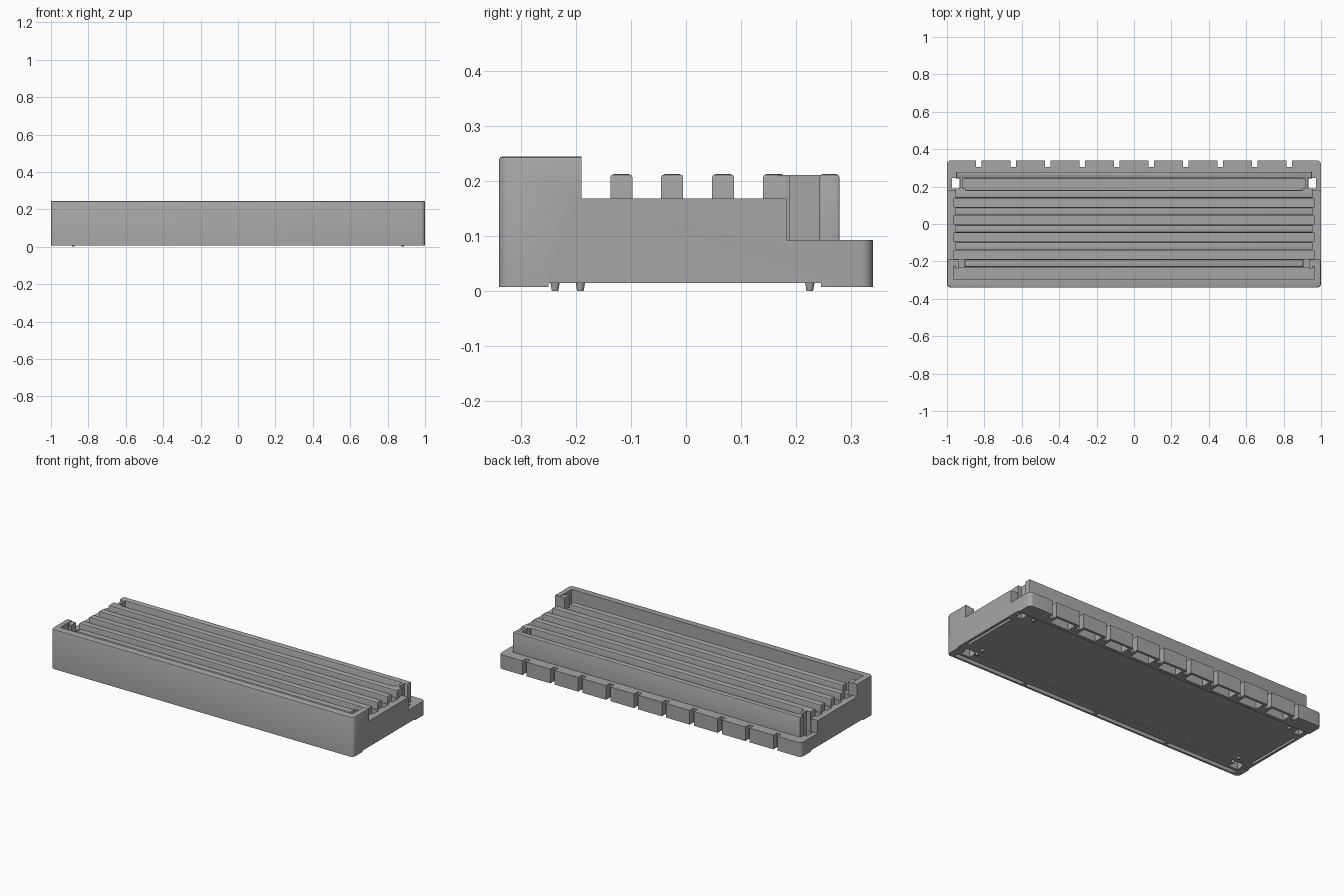
import bpy, bmesh

cube = bpy.data.objects.get("Cube")
if cube:
    bpy.data.objects.remove(cube, do_unlink=True)

grey = bpy.data.materials.new("mid_grey")
grey.use_nodes = True
COLOUR = (0.38, 0.38, 0.38, 1)
grey.diffuse_color = COLOUR
grey.node_tree.nodes["Principled BSDF"].inputs["Base Color"].default_value = COLOUR


def box(name, x, y, z, corner=0.0, top=0.0):
    """Box from ranges, with optional rounded upright corners and top rim."""
    bm = bmesh.new()
    bmesh.ops.create_cube(bm, size=1)
    for v in bm.verts:
        v.co = [r[0] if c < 0 else r[1] for c, r in zip(v.co, (x, y, z))]
    if corner:
        upright = [e for e in bm.edges
                   if abs(e.verts[0].co.z - e.verts[1].co.z) > 1e-5]
        bmesh.ops.bevel(bm, geom=upright, offset=corner, segments=4,
                        affect='EDGES', profile=0.5)
    if top:
        rim = [e for e in bm.edges if all(v.co.z > z[1] - 1e-5 for v in e.verts)]
        bmesh.ops.bevel(bm, geom=rim, offset=top, segments=2,
                        affect='EDGES', profile=0.5)
    bmesh.ops.recalc_face_normals(bm, faces=bm.faces)
    mesh = bpy.data.meshes.new(name)
    bm.to_mesh(mesh)
    bm.free()
    mesh.materials.append(grey)
    obj = bpy.data.objects.new(name, mesh)
    bpy.context.collection.objects.link(obj)
    return obj


def cut(x, y, z, corner=0.0):
    """Subtract a box from the body."""
    cutter = box("cutter", x, y, z, corner)
    cutter.hide_render = True
    mod = body.modifiers.new("cut", 'BOOLEAN')
    mod.operation = 'DIFFERENCE'
    mod.solver = 'EXACT'
    mod.object = cutter
    bpy.context.view_layer.objects.active = body
    bpy.ops.object.modifier_apply(modifier=mod.name)
    bpy.data.objects.remove(cutter, do_unlink=True)


def mirrored(x, side):
    return tuple(sorted((x[0] * side, x[1] * side)))


# Stepped outer body
body = box("body", (-1, 1), (-0.34, 0.34), (0.007, 0.244), 0.022, 0.006)
cut((-2, 2), (-0.19, 1), (0.168, 1))
cut((-2, 2), (0.183, 1), (0.092, 1))

# Channel cavity between the walls, open to the top
FLOOR = 0.09
cut((-0.966, 0.966), (-0.298, 0.15), (FLOOR, 1))

# Shallow relief under the body
cut((-2, 2), (-0.25, 0.245), (-1, 0.014))

# Slots along the back ledge and hollow blocks between them
slots = [(i - 4.5) * 0.1845 for i in range(10)]
for x in slots:
    cut((x - 0.014, x + 0.014), (0.305, 1), (-1, 1))
for a, b in zip(slots, slots[1:]):
    cut((a + 0.03, b - 0.03), (0.265, 0.325), (-1, 0.075))

# Long pockets under the front edge
for i in range(4):
    x = -0.96 + i * 0.485
    cut((x, x + 0.465), (-0.328, -0.302), (-1, 0.05))

# Side pockets, corner pockets and through holes
for s in (-1, 1):
    cut(mirrored((0.97, 0.985), s), (-0.2, 0.15), (-1, 0.04))
    cut(mirrored((0.89, 0.95), s), (-0.285, -0.235), (-1, 0.06))
    cut(mirrored((0.932, 0.972), s), (0.19, 0.245), (-1, 1))

# Evenly spaced rails, each with a wider foot
PITCH = 0.0925
for i in range(5):
    y = -0.21 + i * PITCH
    half = 0.905 if i == 0 else 0.955
    box("rail_foot", (-0.968, 0.968), (y - 0.023, y + 0.023),
        (FLOOR - 0.005, 0.1675))
    box("rail", (-half, half), (y - 0.02, y + 0.02), (0.16, 0.212), 0, 0.006)

# Back wall and the webs tying it to the last rail
box("back_wall", (-0.952, 0.952), (0.243, 0.279), (0.085, 0.212), 0.004, 0.006)
for s in (-1, 1):
    box("end_web", mirrored((0.915, 0.931), s), (0.17, 0.25), (0.085, 0.211))
    box("back_arm", mirrored((0.90, 0.955), s), (0.165, 0.189), (0.085, 0.2105))
    # Inward hook closing each end of the front wall
    box("front_hook", mirrored((0.938, 0.98), s), (-0.225, -0.19),
        (FLOOR - 0.005, 0.24), 0.004)
    box("hook_lip", mirrored((0.938, 0.955), s), (-0.238, -0.2),
        (FLOOR - 0.005, 0.24))

# Small tapered locating pegs underneath
for s in (-1, 1):
    for y in (-0.238, -0.192, 0.225):
        bpy.ops.mesh.primitive_cone_add(vertices=16, radius1=0.006, radius2=0.009,
                                        depth=0.018, location=(0.88 * s, y, 0.009))
        peg = bpy.context.object
        peg.name = "peg"
        peg.data.materials.append(grey)

# Keep flats crisp and small radii smooth
bpy.ops.object.select_all(action='DESELECT')
for obj in bpy.context.scene.objects:
    if obj.type == 'MESH':
        obj.select_set(True)
bpy.context.view_layer.objects.active = body
bpy.ops.object.shade_smooth_by_angle(angle=0.6)
